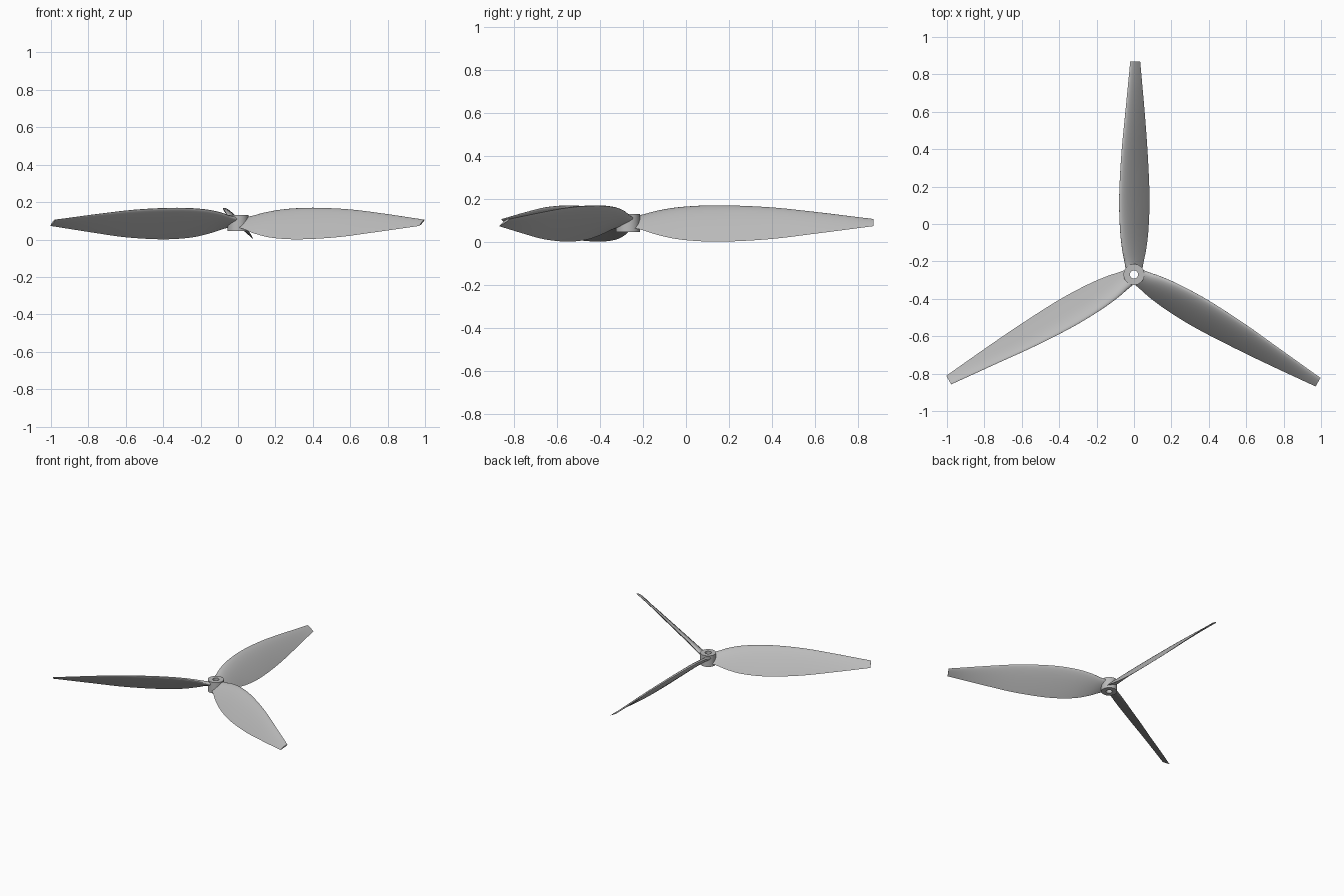
import bpy, bmesh, math
from mathutils import Vector, Matrix

cube = bpy.data.objects.get("Cube")
if cube:
    bpy.data.objects.remove(cube, do_unlink=True)

grey = bpy.data.materials.new("plain_grey")
grey.use_nodes = True
grey.diffuse_color = (0.5, 0.5, 0.5, 1)
grey.node_tree.nodes["Principled BSDF"].inputs["Base Color"].default_value = (0.5, 0.5, 0.5, 1)

CENTRE = Vector((0, -0.27, 0))
# radius, leading x, leading z, trailing x, trailing z, thickness
STATIONS = [
    (0.03, -0.045, 0.112, 0.045, 0.064, 0.030),
    (0.07, -0.051, 0.121, 0.052, 0.054, 0.030),
    (0.14, -0.064, 0.142, 0.066, 0.032, 0.030),
    (0.25, -0.075, 0.160, 0.078, 0.010, 0.030),
    (0.42, -0.079, 0.168, 0.083, 0.001, 0.028),
    (0.65, -0.067, 0.160, 0.073, 0.012, 0.023),
    (0.87, -0.046, 0.138, 0.057, 0.038, 0.017),
    (1.14, -0.020, 0.105, 0.033, 0.073, 0.009),
]


def finish(name, bm, angle):
    bmesh.ops.recalc_face_normals(bm, faces=bm.faces)
    mesh = bpy.data.meshes.new(name)
    bm.to_mesh(mesh)
    bm.free()
    obj = bpy.data.objects.new(name, mesh)
    bpy.context.collection.objects.link(obj)
    obj.location = CENTRE
    mesh.materials.append(grey)
    bpy.ops.object.select_all(action='DESELECT')
    obj.select_set(True)
    bpy.context.view_layer.objects.active = obj
    bpy.ops.object.shade_smooth_by_angle(angle=math.radians(angle))
    return obj


def smooth_stations(rows, steps):
    """Catmull-Rom curve through the blade stations."""
    pts = [Vector(r) for r in rows]
    pts = [2 * pts[0] - pts[1]] + pts + [2 * pts[-1] - pts[-2]]
    result = []
    for a, b, c, d in zip(pts, pts[1:], pts[2:], pts[3:]):
        for i in range(steps):
            t = i / steps
            result.append(0.5 * (2 * b + (c - a) * t + (2 * a - 5 * b + 4 * c - d) * t * t
                                 + (3 * b - a - 3 * c + d) * t ** 3))
    return result + [pts[-2]]


def half_thickness(t):
    return 5 * (0.2969 * math.sqrt(t) - 0.126 * t - 0.3516 * t * t
                + 0.2843 * t ** 3 - 0.1036 * t ** 4)


def section(station, count=14):
    """Closed aerofoil loop, more curved on its upper face."""
    r, lx, lz, tx, tz, thick = station
    lead, trail = Vector((lx, r, lz)), Vector((tx, r, tz))
    chord = trail - lead
    normal = Vector((-chord.z, 0, chord.x)).normalized()
    ts = [(1 - math.cos(math.pi * i / count)) / 2 for i in range(count + 1)]
    upper = [lead + chord * t + normal * thick * 1.3 * half_thickness(t) for t in ts]
    lower = [lead + chord * t - normal * thick * 0.7 * half_thickness(t) for t in ts[1:-1]]
    return upper + lower[::-1]


def build_blade(name, angle):
    bm = bmesh.new()
    loops = [[bm.verts.new(p) for p in section(s)] for s in smooth_stations(STATIONS, 5)]
    n = len(loops[0])
    for a, b in zip(loops, loops[1:]):
        for i in range(n):
            j = (i + 1) % n
            bm.faces.new((a[i], a[j], b[j], b[i]))
    bm.faces.new(loops[0])
    bm.faces.new(loops[-1])
    bm.transform(Matrix.Rotation(angle, 4, 'Z'))
    return finish(name, bm, 40)


def build_hub(sides=48):
    # Ring profile turned around the shaft hole
    bm = bmesh.new()
    profile = [(0.022, 0.045), (0.056, 0.045), (0.056, 0.13), (0.022, 0.13)]
    rings = []
    for k in range(sides):
        a = 2 * math.pi * k / sides
        rings.append([bm.verts.new((r * math.cos(a), r * math.sin(a), z)) for r, z in profile])
    for k in range(sides):
        a, b = rings[k], rings[(k + 1) % sides]
        for i in range(4):
            j = (i + 1) % 4
            bm.faces.new((a[i], b[i], b[j], a[j]))
    return finish("hub", bm, 30)


build_hub()
for i, label in enumerate(("back", "right", "left")):
    build_blade(label + "_blade", i * 2 * math.pi / 3)
